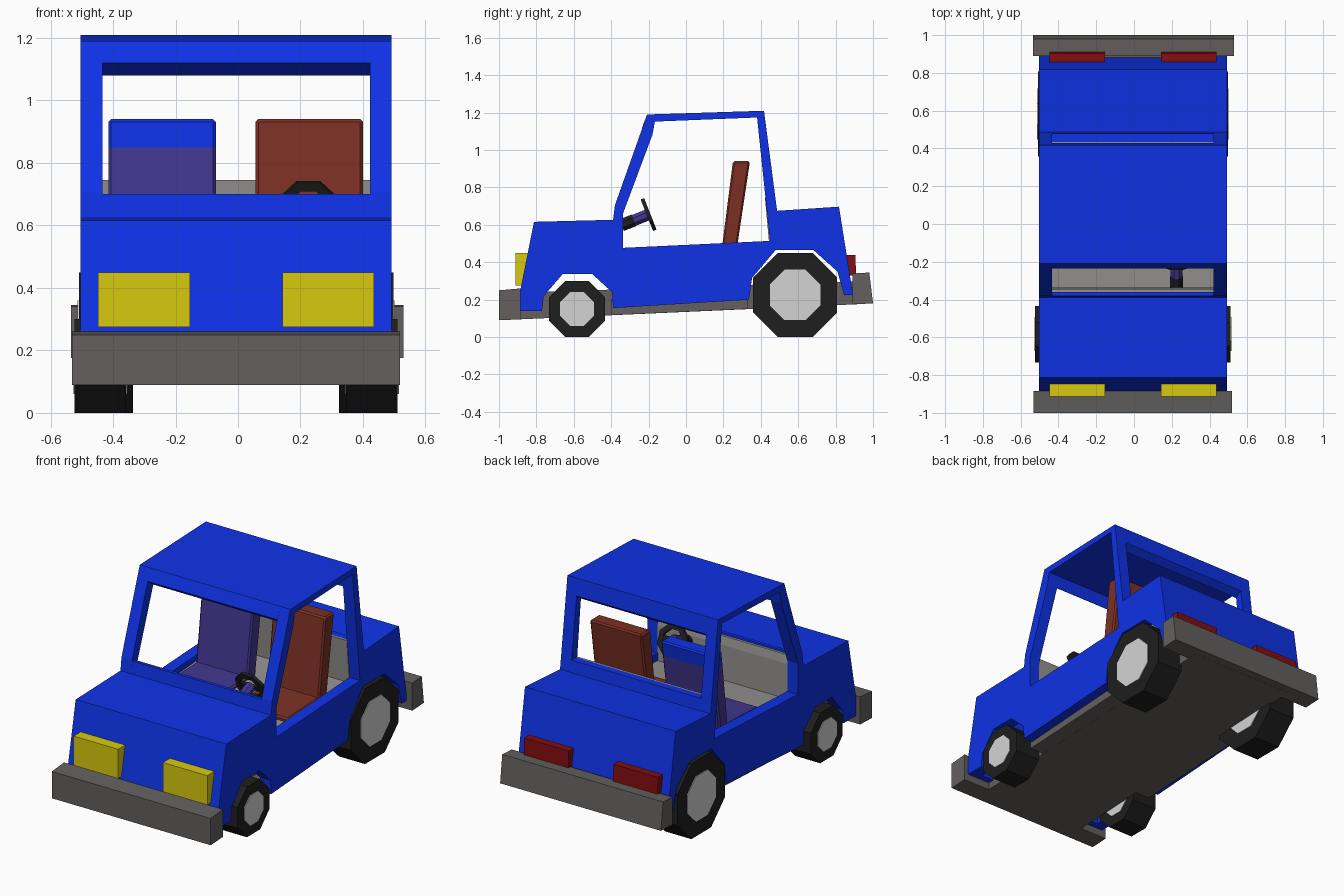
import bpy, bmesh, math
from mathutils import Matrix, Vector

if "Cube" in bpy.data.objects:
    bpy.data.objects.remove(bpy.data.objects["Cube"])

CX = -0.006  # centre line of the car


def mat(name, hexcol):
    def lin(c):
        c /= 255
        return c / 12.92 if c <= 0.04045 else ((c + 0.055) / 1.055) ** 2.4
    m = bpy.data.materials.new(name)
    m.diffuse_color = [lin((hexcol >> s) & 255) for s in (16, 8, 0)] + [1]
    m.use_nodes = True
    m.node_tree.nodes["Principled BSDF"].inputs["Base Color"].default_value = m.diffuse_color
    return m


BLUE = mat("body blue", 0x0E32E6)
GREY = mat("bumper grey", 0x63605E)
LINING = mat("interior grey", 0x969390)
BLACK = mat("tyre black", 0x1E1E1E)
HUB = mat("hub light grey", 0xD4D4D4)
YELLOW = mat("headlight yellow", 0xD8CA10)
RED = mat("tail light red", 0x820D10)
BROWN = mat("seat brown", 0x7C3024)
PURPLE = mat("seat purple", 0x42368F)


def finish(bm, name, *mats):
    bmesh.ops.recalc_face_normals(bm, faces=bm.faces)
    me = bpy.data.meshes.new(name)
    bm.to_mesh(me)
    bm.free()
    for m in mats:
        me.materials.append(m)
    ob = bpy.data.objects.new(name, me)
    bpy.context.collection.objects.link(ob)
    return ob


def prism(name, loops, x0, x1, m):
    """Side profile (y, z), outline first then holes, extruded from x0 to x1."""
    bm = bmesh.new()
    for pts in loops:
        vs = [bm.verts.new((x0 + CX, y, z)) for y, z in pts]
        if len(loops) == 1:
            bm.faces.new(vs)
        else:
            for a, b in zip(vs, vs[1:] + vs[:1]):
                bm.edges.new((a, b))
    if len(loops) > 1:
        bmesh.ops.triangle_fill(bm, edges=bm.edges[:], use_beauty=True)
    ext = bmesh.ops.extrude_face_region(bm, geom=bm.faces[:])["geom"]
    bmesh.ops.translate(bm, vec=(x1 - x0, 0, 0),
                        verts=[v for v in ext if isinstance(v, bmesh.types.BMVert)])
    if len(loops) == 1 and not any(len(f.verts) == len(loops[0]) and
                                   all(abs(v.co.x - x0 - CX) < 1e-6 for v in f.verts) for f in bm.faces):
        bm.verts.ensure_lookup_table()
        bm.faces.new([v for v in bm.verts if abs(v.co.x - x0 - CX) < 1e-6])
    return finish(bm, name, m)


def cylinder(name, centre, axis, r, depth, n, m, turn=0.0):
    bm = bmesh.new()
    bmesh.ops.create_cone(bm, cap_ends=True, segments=n, radius1=r, radius2=r, depth=depth)
    rot = Vector((0, 0, 1)).rotation_difference(Vector(axis)).to_matrix().to_4x4()
    bm.transform(Matrix.Translation(centre) @ rot @ Matrix.Rotation(turn, 4, 'Z'))
    return finish(bm, name, m)


# Side panels with wheel arches and a window opening
outline = [(-.893, .14), (-.893, .215), (-.813, .616), (-.39, .627), (-.38, .705),
           (-.208, 1.19), (.417, 1.21), (.487, .675), (.818, .697), (.893, .225),
           (.845, .225), (.81, .35), (.68, .466), (.48, .466), (.353, .316), (.337, .2),
           (-.39, .155), (-.395, .24), (-.503, .338), (-.658, .338), (-.76, .22), (-.77, .14)]
window = [(-.337, .477), (.449, .514), (.38, 1.174), (-.166, 1.152), (-.18, 1.08), (-.337, .66)]
for side, s in (("left", -1), ("right", 1)):
    prism(side + "_side_panel", [outline, window], s * .428, s * .498, BLUE)

# Cross panels between the sides: bonnet, roof and boot
W = .43
prism("bonnet", [[(-.893, .14), (-.893, .215), (-.813, .616), (-.39, .627), (-.38, .70),
                  (-.36, .70), (-.35, .585), (-.785, .575), (-.845, .14)]], -W, W, BLUE)
prism("roof", [[(-.235, 1.12), (-.208, 1.19), (.417, 1.21), (.43, 1.11), (.39, 1.08),
                (.38, 1.174), (-.166, 1.152), (-.18, 1.08)]], -W, W, BLUE)
prism("boot", [[(.435, .745), (.478, .745), (.487, .675), (.818, .697), (.893, .225),
                (.845, .225), (.78, .655), (.455, .635)]], -W, W, BLUE)

# Interior lining
prism("cabin_floor", [[(-.35, .40), (-.35, .43), (.46, .485), (.46, .467), (.3, .43)]], -W, W, LINING)
prism("dashboard", [[(-.365, .40), (-.378, .69), (-.345, .69), (-.336, .64), (-.336, .40)]], -W, W, LINING)
prism("cabin_back_wall", [[(.447, .47), (.462, .47), (.436, .745), (.422, .745)]], -W, W, LINING)

# Chassis and bumpers
prism("chassis", [[(-.95, .092), (.95, .177), (.95, .30), (-.95, .235)]], -.345, .345, GREY)
prism("underbody", [[(-.4, .117), (.33, .15), (.33, .24), (-.4, .20)]], -.44, .44, GREY)
prism("front_bumper", [[(-1, .09), (-1, .25), (-.885, .26), (-.885, .095)]], -.525, .525, GREY)
prism("rear_bumper", [[(.89, .175), (.89, .34), (.98, .345), (1, .18)]], -.528, .535, GREY)

# Lights
for side, x in (("left", -.295), ("right", .295)):
    prism(side + "_headlight", [[(-.912, .275), (-.912, .45), (-.84, .45), (-.84, .275)]],
          x - .147, x + .147, YELLOW)
    prism(side + "_tail_light", [[(.83, .33), (.83, .44), (.905, .44), (.91, .33)]],
          x - .147, x + .147, RED)

# Wheels: eight sided tyres with hubs running right through
T = math.pi / 8
for end, y, r, xi, xo in (("front", -.583, .15, .352, .517), ("rear", .583, .225, .33, .503)):
    for side, s in (("left", -1), ("right", 1)):
        c = (CX + s * (xi + xo) / 2, y, r)
        cylinder(f"{end}_{side}_tyre", c, (1, 0, 0), r / math.cos(T), xo - xi, 8, BLACK, T)
        cylinder(f"{end}_{side}_hub", c, (1, 0, 0), .6 * r / math.cos(T), xo - xi + .008, 8, HUB, T)

# Seats: lightly bevelled cushion and backrest
for side, x, m in (("passenger", -.237, PURPLE), ("driver", .234, BROWN)):
    for part, pts in (("back", [(.19, .46), (.251, .94), (.342, .94), (.27, .46)]),
                      ("cushion", [(-.1, .43), (-.1, .47), (.26, .485), (.26, .45)])):
        ob = prism(f"{side}_seat_{part}", [pts], x - .172, x + .172, m)
        bm = bmesh.new()
        bm.from_mesh(ob.data)
        bmesh.ops.bevel(bm, geom=bm.edges[:], offset=.009, segments=1, affect='EDGES')
        # The top of the passenger backrest is body blue
        if side == "passenger" and part == "back":
            ob.data.materials.append(BLUE)
            bmesh.ops.bisect_plane(bm, geom=bm.verts[:] + bm.edges[:] + bm.faces[:],
                                   plane_co=(0, 0, .85), plane_no=(0, 0, 1))
            for f in bm.faces:
                f.material_index = int(f.calc_center_median().z > .85)
        bm.to_mesh(ob.data)
        bm.free()

# Steering wheel ring with a crossbar, and its column
axis = Vector((0, .93, .366)).normalized()
hub = Vector((.225, -.2, .655))
bm = bmesh.new()
rings = []
for r, h in ((.098, -.01), (.098, .01), (.066, .01), (.066, -.01)):
    rings.append([bm.verts.new((r * math.cos(T * (2 * i + 1)), r * math.sin(T * (2 * i + 1)), h))
                  for i in range(8)])
for a, b in zip(rings, rings[1:] + rings[:1]):
    for i in range(8):
        j = (i + 1) % 8
        bm.faces.new((a[i], a[j], b[j], b[i]))
bmesh.ops.create_cube(bm, size=1, matrix=Matrix.Diagonal((.15, .03, .016, 1)))
rot = Vector((0, 0, 1)).rotation_difference(axis).to_matrix().to_4x4()
bm.transform(Matrix.Translation(hub) @ rot)
finish(bm, "steering_wheel", BLACK)
cylinder("steering_column", hub - axis * .045, axis, .033, .09, 8, PURPLE, T)
cylinder("steering_column_base", hub - axis * .12, axis, .036, .07, 8, BLACK, T)
